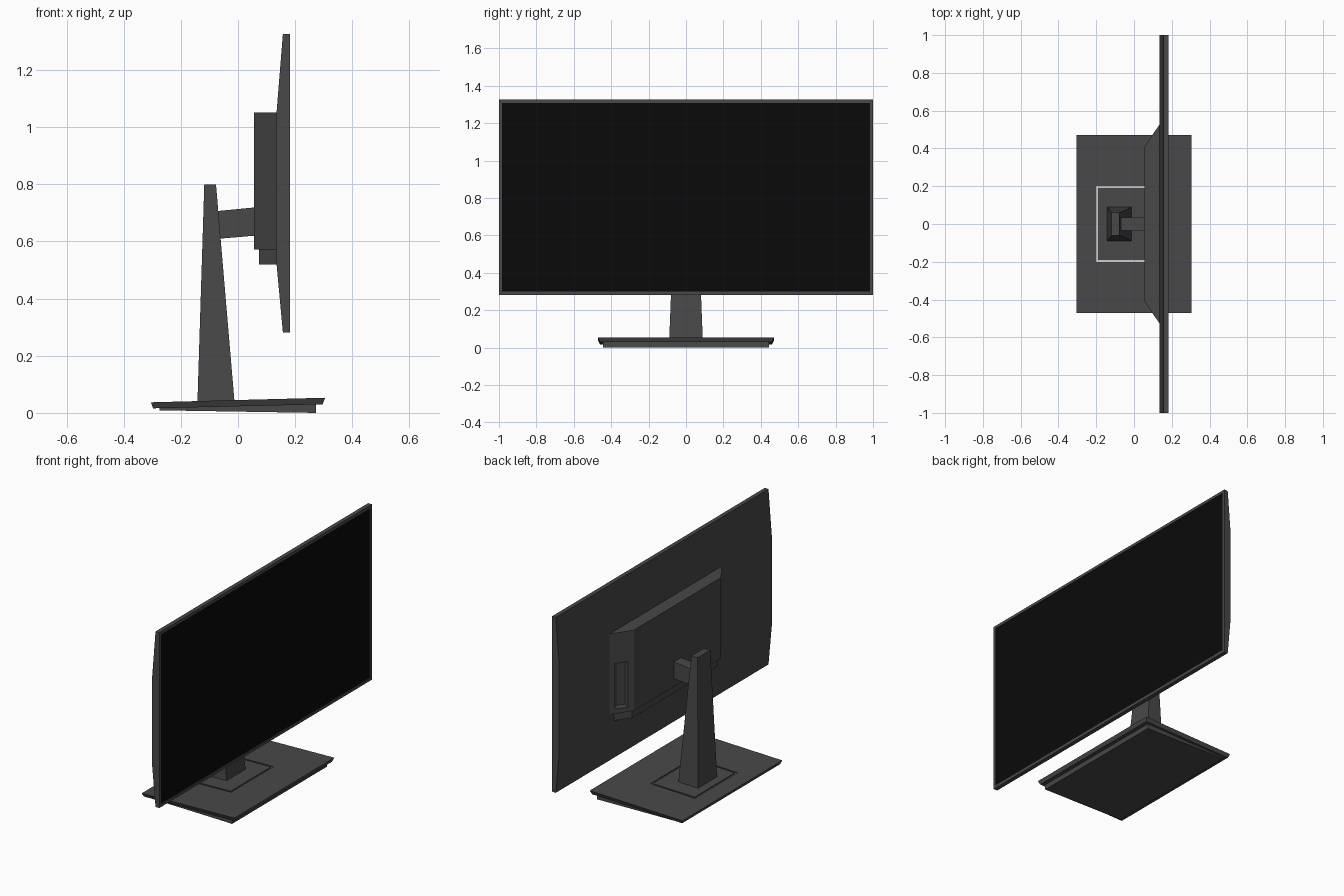
import bpy, bmesh
from mathutils import Vector

if "Cube" in bpy.data.objects:
    bpy.data.objects.remove(bpy.data.objects["Cube"])


def material(name, v):
    m = bpy.data.materials.new(name)
    m.diffuse_color = (v, v, v, 1)
    m.use_nodes = True
    m.node_tree.nodes["Principled BSDF"].inputs["Base Color"].default_value = m.diffuse_color
    return m


BODY = material("dark_plastic", 0.065)
SCREEN = material("black_glass", 0.003)
TRIM = material("light_trim", 0.55)


def loft(name, ring_a, ring_b, mat=BODY):
    """Closed solid joining two matching rings of 3D points."""
    bm = bmesh.new()
    a = [bm.verts.new(p) for p in ring_a]
    b = [bm.verts.new(p) for p in ring_b]
    n = len(a)
    bm.faces.new(a)
    bm.faces.new(b[::-1])
    for i in range(n):
        j = (i + 1) % n
        bm.faces.new((a[i], b[i], b[j], a[j]))
    bmesh.ops.recalc_face_normals(bm, faces=bm.faces)
    me = bpy.data.meshes.new(name)
    bm.to_mesh(me)
    bm.free()
    me.materials.append(mat)
    ob = bpy.data.objects.new(name, me)
    bpy.context.collection.objects.link(ob)
    return ob


def along_y(name, xz, half, mat=BODY):
    """Extrude an x-z profile symmetrically along y."""
    return loft(name, [(x, -half, z) for x, z in xz], [(x, half, z) for x, z in xz], mat)


def along_z(name, xy, z0, z1, mat=BODY):
    return loft(name, [(x, y, z0) for x, y in xy], [(x, y, z1) for x, y in xy], mat)


def rect(x0, x1, half, z0, z1):
    """Rectangle in plan, sloping from z0 at x0 to z1 at x1."""
    return [(x0, -half, z0), (x1, -half, z1), (x1, half, z1), (x0, half, z0)]


def cut(target, cutter):
    mod = target.modifiers.new("cut", 'BOOLEAN')
    mod.operation = 'DIFFERENCE'
    mod.object = cutter
    bpy.context.view_layer.objects.active = target
    bpy.ops.object.modifier_apply(modifier=mod.name)
    bpy.data.objects.remove(cutter)


# Display shell with tapered back, and recessed screen inside the bezel
shell = along_y("display_shell", [(.182, .282), (.182, 1.326), (.157, 1.326),
                                  (.135, 1.052), (.135, .52), (.157, .282)], 1.0)
cut(shell, along_y("screen_cutter", [(.172, .299), (.2, .299), (.2, 1.309), (.172, 1.309)], .983))
along_y("screen", [(.168, .299), (.178, .299), (.178, 1.309), (.168, 1.309)], .983, SCREEN)

# Rear electronics housing with slanted ends, and the lower strip
housing = along_z("rear_housing", [(.056, -.41), (.137, -.53), (.137, .53), (.056, .41)], .572, 1.052)
along_z("rear_lower_strip", [(.074, -.40), (.137, -.485), (.137, .485), (.074, .40)], .52, .572)

# Port recess in one slanted end
outer, inner = Vector((.137, .53)), Vector((.056, .41))
t = inner - outer
out = Vector((t.y, -t.x)).normalized()
p, q = outer + t * .24, outer + t * .76
cut(housing, along_z("port_cutter", [p + out * .02, q + out * .02, q - out * .04, p - out * .04], .60, .87))

# Stand column and tilted arm
loft("stand_column", rect(-.142, -.012, .09, .036, .036), rect(-.118, -.077, .06, .80, .80))
along_y("stand_arm", [(-.085, .608), (.058, .620), (.058, .719), (-.085, .705)], .034)


# Sloping base plate with a grooved inlay around the column
def top(x):
    return .045 + .0262 * x


def slab(name, x0, x1, half, lo, hi, mat=BODY):
    return loft(name, rect(x0, x1, half, top(x0) + lo, top(x1) + lo),
                rect(x0, x1, half, top(x0) + hi, top(x1) + hi), mat)


plate = loft("base_plate", rect(-.297, .296, .46, .016, .030), rect(-.305, .305, .47, .037, .053))
cut(plate, slab("groove_cutter", -.20, .095, .20, -.008, .02))
slab("groove_trim", -.20, .095, .20, -.010, -.007, TRIM)
slab("base_inlay", -.19, .085, .19, -.009, 0)

# Foot pad under the plate
loft("base_foot", rect(-.275, .273, .445, .009, 0), rect(-.275, .273, .445, .019, .031))
